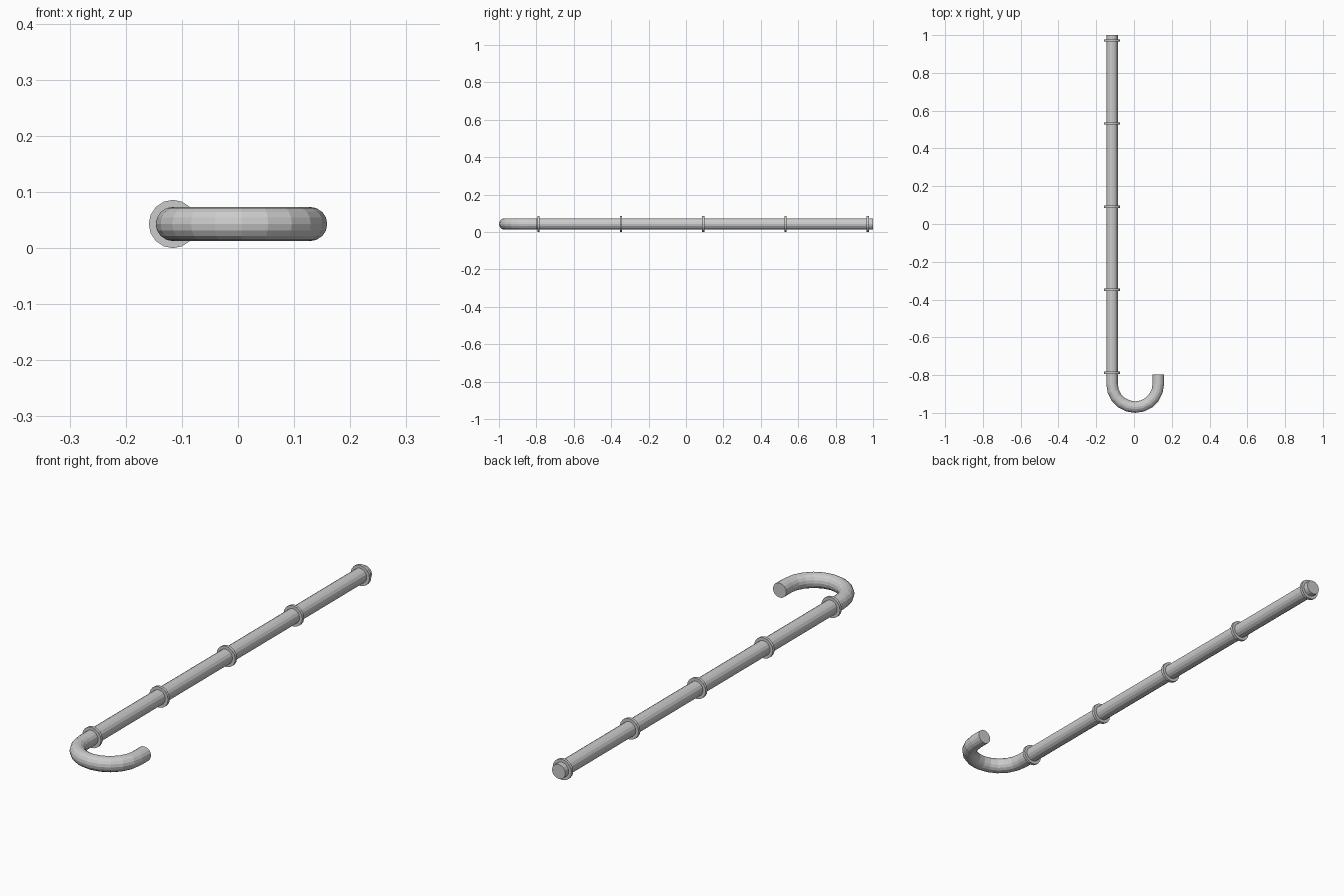
import bpy, bmesh, math
from mathutils import Vector

if "Cube" in bpy.data.objects:
    bpy.data.objects.remove(bpy.data.objects["Cube"])

SIDES = 16
TUBE_R, RING_R = 0.0305, 0.043
Z = 0.043
SHAFT_X, TIP_X = -0.116, 0.1285


def sweep(name, path, radius):
    """Closed round tube following a path of (x, y) points at height Z."""
    pts = [Vector((x, y, Z)) for x, y in path]
    bm = bmesh.new()
    rings = []
    for i, p in enumerate(pts):
        t = (pts[min(i + 1, len(pts) - 1)] - pts[max(i - 1, 0)]).normalized()
        side = t.cross(Vector((0, 0, 1)))
        ring = []
        for k in range(SIDES):
            a = 2 * math.pi * k / SIDES
            ring.append(bm.verts.new(p + radius * (math.cos(a) * side + Vector((0, 0, math.sin(a))))))
        rings.append(ring)
    for a, b in zip(rings, rings[1:]):
        for k in range(SIDES):
            n = (k + 1) % SIDES
            bm.faces.new((a[k], a[n], b[n], b[k]))
    bm.faces.new(rings[0])
    bm.faces.new(rings[-1])
    bmesh.ops.recalc_face_normals(bm, faces=bm.faces[:])
    mesh = bpy.data.meshes.new(name)
    bm.to_mesh(mesh)
    bm.free()
    obj = bpy.data.objects.new(name, mesh)
    bpy.context.collection.objects.link(obj)
    return obj


# Straight shaft
sweep("shaft", [(SHAFT_X, -0.79), (SHAFT_X, 1.0)], TUBE_R)

# Curved handle: half circle with short straight ends
cx, r = (SHAFT_X + TIP_X) / 2, (TIP_X - SHAFT_X) / 2
cy = -1 + TUBE_R + r
arc = [math.pi * (1 + i / 10) for i in range(11)]
path = [(SHAFT_X, -0.79)]
path += [(cx + r * math.cos(a), cy + r * math.sin(a)) for a in arc]
path += [(TIP_X, -0.797)]
sweep("handle", path, TUBE_R)

# Joint rings along the shaft
for i in range(5):
    y = -0.788 + i * 0.44
    sweep(f"joint_ring_{i + 1}", [(SHAFT_X, y - 0.006), (SHAFT_X, y + 0.006)], RING_R)
